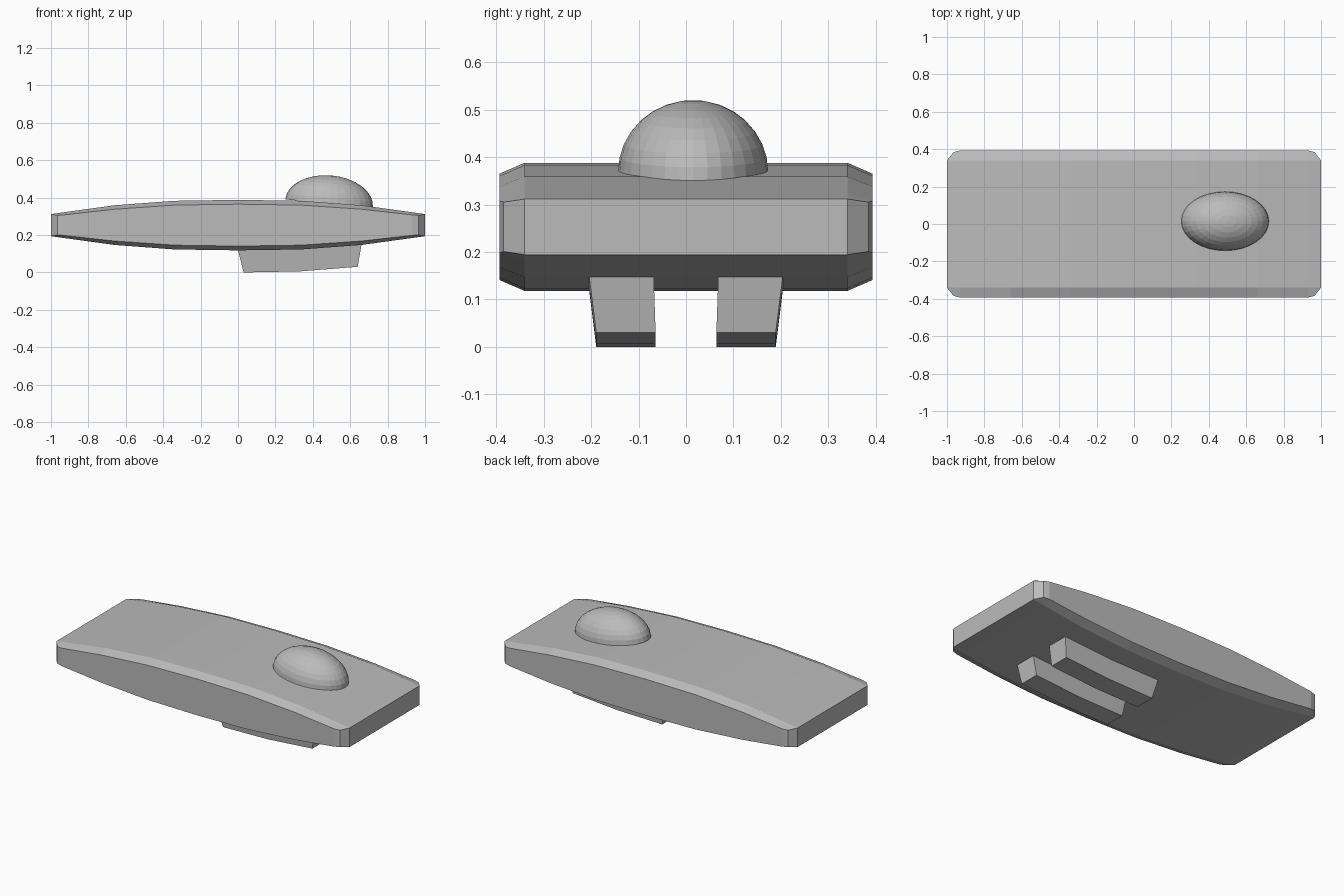
import bpy, bmesh, math
from mathutils import Matrix

cube = bpy.data.objects.get("Cube")
if cube:
    bpy.data.objects.remove(cube, do_unlink=True)

grey = bpy.data.materials.new("plain grey")
grey.use_nodes = True
grey.diffuse_color = (0.5, 0.5, 0.5, 1)
grey.node_tree.nodes["Principled BSDF"].inputs["Base Color"].default_value = (0.5, 0.5, 0.5, 1)


def finish(name, bm):
    bmesh.ops.remove_doubles(bm, verts=bm.verts, dist=0.0001)
    bmesh.ops.recalc_face_normals(bm, faces=bm.faces)
    mesh = bpy.data.meshes.new(name)
    bm.to_mesh(mesh)
    bm.free()
    mesh.materials.append(grey)
    obj = bpy.data.objects.new(name, mesh)
    bpy.context.collection.objects.link(obj)
    return obj


def loft(name, sections):
    """Skin a row of matching cross-section loops and cap both ends."""
    bm = bmesh.new()
    rings = [[bm.verts.new(p) for p in s] for s in sections]
    for a, b in zip(rings, rings[1:]):
        for i in range(len(a)):
            j = (i + 1) % len(a)
            bm.faces.new((a[i], a[j], b[j], b[i]))
    bm.faces.new(rings[0])
    bm.faces.new(rings[-1])
    return finish(name, bm)


# Hull: a bowed slab with bevelled long edges and clipped corners
MID = 0.253
FLAT = 0.34


def hull_section(x, half_y, top, side):
    quarter = [(half_y, side), (FLAT, top)]
    upper = quarter + [(-y, h) for y, h in reversed(quarter)]
    lower = [(-y, -h) for y, h in upper]
    return [(x, y, MID + h) for y, h in upper + lower]


# x, half width, half height of the flat, half height of the side
half = [(0, 0.393, 0.135, 0.112), (0.34, 0.393, 0.130, 0.107),
        (0.66, 0.393, 0.106, 0.085), (0.93, 0.393, 0.069, 0.055),
        (0.965, 0.384, 0.064, 0.052), (1, 0.3405, 0.059, 0.0585)]
stations = [(-x, *r) for x, *r in reversed(half[1:])] + half
loft("hull", [hull_section(*s) for s in stations])

# Dome: half ellipsoid tilted to sit on the sloping deck
bm = bmesh.new()
bmesh.ops.create_uvsphere(bm, u_segments=32, v_segments=16, radius=1)
bmesh.ops.bisect_plane(bm, geom=bm.verts[:] + bm.edges[:] + bm.faces[:],
                       plane_co=(0, 0, 0), plane_no=(0, 0, -1), clear_outer=True)
bmesh.ops.holes_fill(bm, edges=[e for e in bm.edges if e.is_boundary])
bm.transform(Matrix.Translation((0.487, 0.015, 0.37))
             @ Matrix.Rotation(math.radians(5), 4, "Y")
             @ Matrix.Diagonal((0.235, 0.158, 0.149, 1)))
finish("dome", bm)

# Skids: tapered runners that follow the curve of the belly
# x at top, z at top, x at bottom, z at bottom
runner = [(0, 0.119, 0.03, 0), (0.34, 0.124, 0.335, 0.006), (0.66, 0.148, 0.64, 0.03)]
for name, s in (("left_skid", 1), ("right_skid", -1)):
    loft(name, [[(xt, s * 0.068, zt), (xt, s * 0.204, zt),
                 (xb, s * 0.189, zb), (xb, s * 0.064, zb)]
                for xt, zt, xb, zb in runner])
